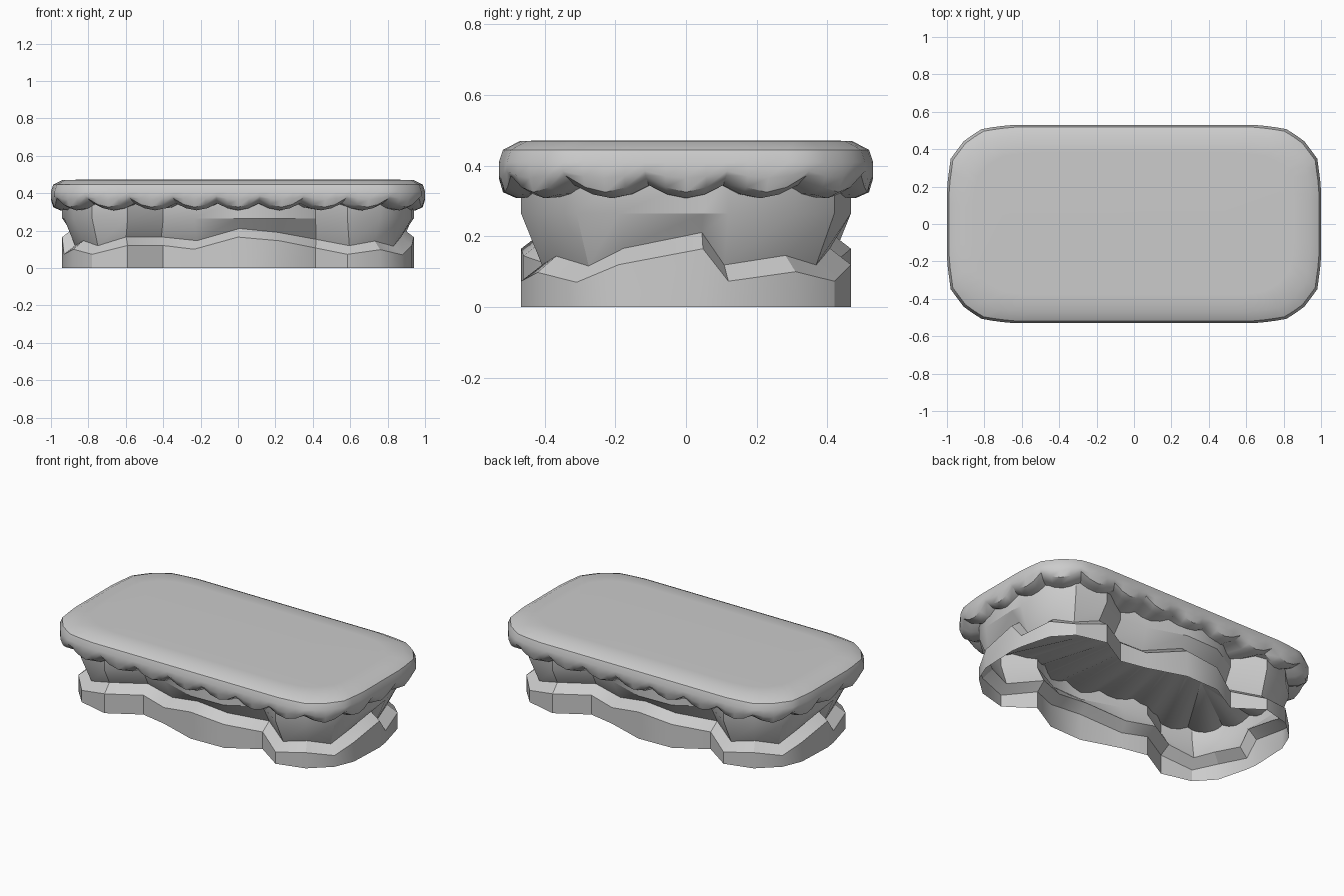
import bpy, bmesh, math
from mathutils import Vector

cube = bpy.data.objects.get("Cube")
if cube:
    bpy.data.objects.remove(cube, do_unlink=True)

GREY = (0.6, 0.6, 0.6, 1)
stone = bpy.data.materials.new("stone grey")
stone.use_nodes = True
stone.diffuse_color = GREY
stone.node_tree.nodes["Principled BSDF"].inputs["Base Color"].default_value = GREY


def skin(name, rings, cap_first=False, cap_last=False, angle=35):
    """Join closed rings of points into one surface."""
    bm = bmesh.new()
    rows = [[bm.verts.new(p) for p in ring] for ring in rings]
    n = len(rows[0])
    for low, high in zip(rows, rows[1:]):
        for i in range(n):
            j = (i + 1) % n
            bm.faces.new((low[i], low[j], high[j], high[i]))
    if cap_first:
        bm.faces.new(rows[0][::-1])
    if cap_last:
        bm.faces.new(rows[-1])
    bmesh.ops.remove_doubles(bm, verts=bm.verts, dist=0.0005)
    bmesh.ops.dissolve_degenerate(bm, edges=bm.edges, dist=0.0005)
    bm.normal_update()
    mesh = bpy.data.meshes.new(name)
    bm.to_mesh(mesh)
    bm.free()
    mesh.materials.append(stone)
    obj = bpy.data.objects.new(name, mesh)
    bpy.context.collection.objects.link(obj)
    bpy.ops.object.select_all(action='DESELECT')
    obj.select_set(True)
    bpy.context.view_layer.objects.active = obj
    bpy.ops.object.shade_smooth_by_angle(angle=math.radians(angle))
    return obj


def resample(poly, count):
    """Spread points evenly along a closed outline."""
    spans = list(zip(poly, poly[1:] + poly[:1]))
    step = sum((b - a).length for a, b in spans) / count
    points, travelled, k = [], 0.0, 0
    for i in range(count):
        while k < len(spans) - 1 and travelled + (spans[k][1] - spans[k][0]).length < i * step:
            travelled += (spans[k][1] - spans[k][0]).length
            k += 1
        a, b = spans[k]
        points.append(a.lerp(b, (i * step - travelled) / (b - a).length))
    return points


# Top slab: rounded outline, pillowed edge and scalloped lower rim
corner = [Vector(p) for p in ((1, .2), (.98, .35), (.905, .45), (.81, .51), (.66, .53))]
flip = lambda pts, sx, sy: [Vector((p.x * sx, p.y * sy)) for p in pts]
outline = ([Vector((1, 0))] + corner + flip(corner[::-1], -1, 1)
           + flip(corner, -1, -1) + flip(corner[::-1], 1, -1))
SCALLOPS, STEPS = 24, 4
rim = resample(outline, SCALLOPS * STEPS)


def slab_ring(inset, z, drop=0.0):
    ring = []
    for i, p in enumerate(rim):
        wave = abs(math.cos(math.pi * i / STEPS))
        ring.append((p.x * (1 - inset), p.y * (1 - inset / .53), z - drop * wave))
    return ring


ridge = [(max(-.5, min(.5, p.x * .6)), 0, .34) for p in rim]
skin("top_slab", [
    ridge,
    slab_ring(.05, .345, .037),
    slab_ring(.012, .372, .047),
    slab_ring(0, .385, .02),
    slab_ring(0, .41),
    slab_ring(.012, .445),
    slab_ring(.06, .47),
    slab_ring(.15, .472),
], cap_last=True)

# Rock base: uneven outline with the height of its ledge, repeated half a turn round
half = [(-.88, -.31, .1), (-.78, -.42, .073), (-.59, -.467, .12), (-.4, -.357, .12),
        (-.235, -.39, .1), (0, -.467, .165), (.225, -.46, .145), (.415, -.35, .107),
        (.585, -.467, .073), (.76, -.42, .098), (.88, -.31, .07), (.93, -.19, .12),
        (.94, .048, .165), (.93, .12, .073)]
base = [Vector(p) for p in half] + [Vector((-x, -y, z)) for x, y, z in half]


def inward(i, amount):
    """Move an outline point towards the inside."""
    a, p, b = base[i - 1], base[i], base[(i + 1) % len(base)]
    side = (p - a).to_2d().normalized() + (b - p).to_2d().normalized()
    side.normalize()
    return p.x - side.y * amount, p.y + side.x * amount


def at_height(z):
    return [(p.x, p.y, z) for p in base]


ledge = [(*inward(i, .06), p.z + .046) for i, p in enumerate(base)]
skin("rock_base", [at_height(0), base, ledge, at_height(.265), at_height(.37)], angle=30)
